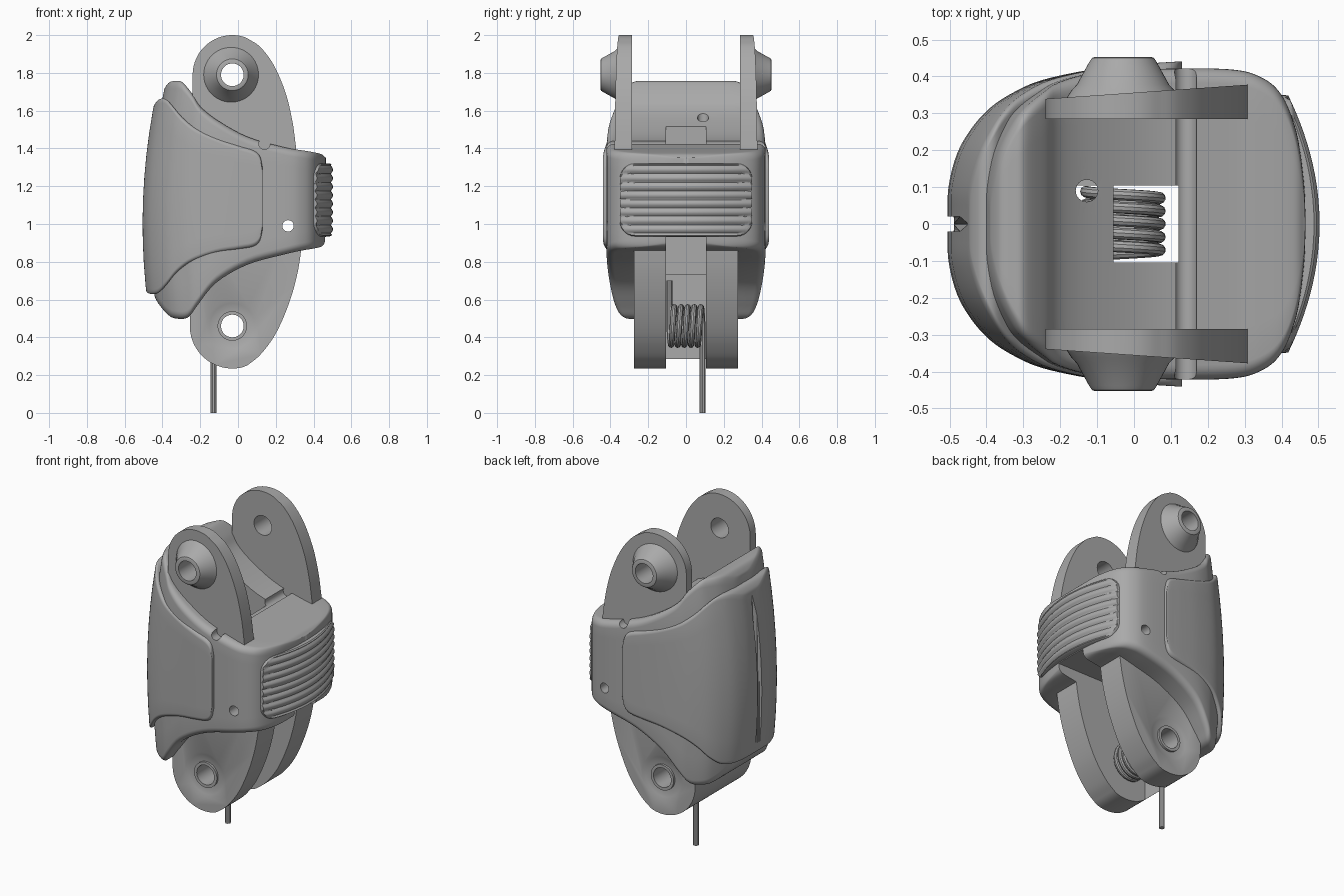
import bpy, bmesh, math
from mathutils import Vector

if "Cube" in bpy.data.objects:
    bpy.data.objects.remove(bpy.data.objects["Cube"])

grey = bpy.data.materials.new("plain_grey")
grey.use_nodes = True
grey.diffuse_color = (0.4, 0.4, 0.4, 1)
grey.node_tree.nodes["Principled BSDF"].inputs["Base Color"].default_value = (0.4, 0.4, 0.4, 1)

PIVOT_X, TOP_Z, LOW_Z = -0.03, 1.79, 0.46
parts = []


def add(name, bm, part=True):
    bmesh.ops.recalc_face_normals(bm, faces=bm.faces)
    mesh = bpy.data.meshes.new(name)
    bm.to_mesh(mesh)
    bm.free()
    obj = bpy.data.objects.new(name, mesh)
    bpy.context.collection.objects.link(obj)
    if part:
        mesh.materials.append(grey)
        parts.append(obj)
    return obj


def spline(points, n):
    """Smooth open curve through tuples of any size."""
    p = [Vector(q) for q in points]
    p = [2 * p[0] - p[1]] + p + [2 * p[-1] - p[-2]]
    out = []
    for a, b, c, d in zip(p, p[1:], p[2:], p[3:]):
        for k in range(n):
            t = k / n
            out.append(b + (c - a) * (t / 2) + (2 * a - 5 * b + 4 * c - d) * (t * t / 2)
                       + (3 * b - a - 3 * c + d) * (t ** 3 / 2))
    return out + [p[-2]]


def arc(cx, cz, r, a0, a1, n):
    angles = [math.radians(a0 + (a1 - a0) * i / n) for i in range(n + 1)]
    return [(cx + r * math.cos(a), cz + r * math.sin(a)) for a in angles]


def prism(name, pts, y0, y1, part=True, slope=0):
    """Extrude an xz outline along y; slope tilts the end at y1."""
    bm = bmesh.new()
    near = [bm.verts.new((p[0], y0, p[1])) for p in pts]
    far = [bm.verts.new((p[0], y1 + slope * p[0], p[1])) for p in pts]
    bm.faces.new(near)
    bm.faces.new(far)
    for i in range(len(pts)):
        j = (i + 1) % len(pts)
        bm.faces.new((near[i], near[j], far[j], far[i]))
    return add(name, bm, part)


def skin(bm, rings, closed=False):
    count = len(rings)
    for i in range(count if closed else count - 1):
        a, b = rings[i], rings[(i + 1) % count]
        for j in range(len(a)):
            k = (j + 1) % len(a)
            bm.faces.new((a[j], a[k], b[k], b[j]))


def lathe(name, profile, z, part=True, n=48):
    """Spin a closed (radius, y) profile about a pivot axis."""
    bm = bmesh.new()
    rings = []
    for i in range(n):
        a = math.tau * i / n
        rings.append([bm.verts.new((PIVOT_X + r * math.cos(a), y, z + r * math.sin(a)))
                      for r, y in profile])
    skin(bm, rings, closed=True)
    return add(name, bm, part)


def loft(name, stations, radius):
    """Rounded-rectangle sections along x: (x, bottom, top, half width)."""
    bm = bmesh.new()
    rings = []
    for x, zb, zt, w in spline(stations, 5):
        r = min(radius, 0.9 * w)
        corners = [arc(sy * (w - r), z, r, a, a + 90, 6) for sy, z, a in
                   ((1, zt - r, 0), (-1, zt - r, 90), (-1, zb + r, 180), (1, zb + r, 270))]
        ring = []
        for c, d in zip(corners, corners[1:] + corners[:1]):
            ring += c
            ring += [tuple(Vector(c[-1]).lerp(Vector(d[0]), k / 8)) for k in range(1, 8)]
        verts = []
        for y, z in ring:
            lean = 0.15 * (z - 1) ** 2 * max(0, 0.13 - x) / 0.63
            verts.append(bm.verts.new((x + lean, y, z)))
        rings.append(verts)
    skin(bm, rings)
    caps = [bm.faces.new(rings[0]), bm.faces.new(rings[-1])]
    bmesh.ops.triangulate(bm, faces=caps)
    return add(name, bm)


# Main body and the raised cover wrapped round its back
frame = loft("body_frame", [
    (-.462, .63, 1.70, .02), (-.46, .61, 1.72, .10), (-.44, .57, 1.75, .19),
    (-.40, .52, 1.757, .265), (-.36, .50, 1.75, .31), (-.29, .505, 1.69, .355),
    (-.23, .57, 1.62, .385), (-.12, .69, 1.545, .41), (.05, .785, 1.46, .42),
    (.25, .84, 1.405, .42), (.34, .86, 1.39, .40), (.40, .87, 1.38, .35),
    (.44, .88, 1.37, .25), (.46, .90, 1.355, .12), (.465, .91, 1.35, .02)], 0.04)
cover = loft("back_cover", [
    (-.505, .66, 1.60, .02), (-.503, .64, 1.63, .10), (-.48, .63, 1.66, .19),
    (-.44, .635, 1.66, .26), (-.39, .68, 1.62, .315), (-.33, .745, 1.565, .355),
    (-.25, .80, 1.51, .39), (-.12, .845, 1.455, .418), (0, .865, 1.415, .432),
    (.08, .88, 1.39, .438), (.115, .91, 1.36, .44), (.13, .97, 1.30, .44)], 0.025)

# Lower knuckle, later split by the spring pocket
edge = spline([(.05, .252), (.12, .31), (.2, .42), (.27, .58), (.315, .74), (.34, .9)], 6)
knuckle = prism("lower_knuckle", arc(PIVOT_X, LOW_Z, .225, 180, 285, 24) + edge
                + [(.34, 1.1), (-.255, 1.1)], -.275, .275)

# Upper lugs with tapered bosses
edge = spline([(.055, 1.98), (.12, 1.935), (.19, 1.84), (.25, 1.7), (.287, 1.55), (.308, 1.4)], 6)
outline = arc(PIVOT_X, TOP_Z, .21, 180, 72, 24) + edge + [(.31, 1.32), (-.24, 1.32)]
lugs = []
for side, s in (("left", 1), ("right", -1)):
    lugs.append(prism(side + "_upper_lug", outline, s * .285, s * .356, slope=s * .07))
    lathe(side + "_boss", [(r, s * y) for r, y in (
        (.16, .33), (.14, .362), (.125, .378), (.092, .438), (.084, .45), (.076, .453),
        (.06, .453), (.06, .30))], TOP_Z)

# Cutters: spring slot, pivot holes, pin holes, grooves and leg hole
slot = prism("slot_cutter", [(-.17, .1), (-.17, .73), (-.055, .73), (-.055, 1.8),
                             (.12, 1.8), (.12, .93), (.6, .93), (.6, .1)], -.105, .105, False)
holes = [prism("hole_cutter", arc(x, z, r, 0, 352.5, 47), -.6, .6, False)
         for x, z, r in ((PIVOT_X, LOW_Z, .06), (PIVOT_X, TOP_Z, .06),
                         (.265, .99, .03), (.14, 1.425, .03))]
grooves = [lathe("groove_cutter", [(r, s * y) for r, y in (
    (.078, .262), (.12, .266), (.14, .276), (.14, .3), (.078, .3))], LOW_Z, False) for s in (1, -1)]
bm = bmesh.new()
bmesh.ops.create_cone(bm, cap_ends=True, segments=24, radius1=.03, radius2=.03, depth=1.2)
bmesh.ops.translate(bm, verts=bm.verts, vec=(-.128, .09, 1.2))
leg_hole = add("leg_hole_cutter", bm, False)


def cut(obj, cutters):
    for c in cutters:
        mod = obj.modifiers.new("cut", 'BOOLEAN')
        mod.operation, mod.solver, mod.object = 'DIFFERENCE', 'EXACT', c
    graph = bpy.context.evaluated_depsgraph_get()
    mesh = bpy.data.meshes.new_from_object(obj.evaluated_get(graph))
    obj.modifiers.clear()
    obj.data = mesh
    mesh.materials.clear()
    mesh.materials.append(grey)


cut(frame, [slot, leg_hole, holes[2], holes[3]])
cut(cover, [slot, leg_hole])
cut(knuckle, [slot, leg_hole, holes[0], holes[2]] + grooves)
for lug in lugs:
    cut(lug, [holes[1]])
for c in [slot, leg_hole] + holes + grooves:
    bpy.data.objects.remove(c)

# Ribbed grip pad across the front
bm = bmesh.new()
NY, NZ, HALF, CORNER = 32, 72, 0.35, 0.08
grid = []
for i in range(NY + 1):
    y = -HALF * math.cos(math.pi * i / NY)
    d = max(0, abs(y) - (HALF - CORNER))
    inset = CORNER - math.sqrt(max(0, CORNER ** 2 - d * d))
    row = []
    for j in range(NZ + 1):
        z = .935 + inset + (.385 - 2 * inset) * j / NZ
        rib = 0.012 * (1 - abs(math.sin(math.pi * (z - .95) / .045)))
        rim = 0.015 if i in (0, NY) or j in (0, NZ) else 0
        row.append(bm.verts.new((.503 - .7 * y * y - max(rib, rim), y, z)))
    grid.append(row)
for a, b in zip(grid, grid[1:]):
    for j in range(NZ):
        bm.faces.new((a[j], a[j + 1], b[j + 1], b[j]))
back = bmesh.ops.extrude_face_region(bm, geom=bm.faces[:], use_keep_orig=True)
for v in back["geom"]:
    if isinstance(v, bmesh.types.BMVert):
        v.co.x = 0.375
add("grip_pad", bm)

# Torsion spring with two straight legs
TURNS, STEPS, COIL = 5, 28, 0.1
path = [(-.13, .088, 0), (-.13, .088, .3)]
for i in range(TURNS * STEPS + 1):
    a = math.pi - math.tau * i / STEPS
    path.append((PIVOT_X + COIL * math.cos(a), .088 - .176 * i / (TURNS * STEPS),
                 LOW_Z + COIL * math.sin(a)))
path.append((-.13, -.088, .70))
curve = bpy.data.curves.new("spring_path", 'CURVE')
curve.dimensions = '3D'
curve.bevel_depth, curve.bevel_resolution, curve.use_fill_caps = 0.016, 3, True
line = curve.splines.new('POLY')
line.points.add(len(path) - 1)
for p, co in zip(line.points, path):
    p.co = (*co, 1)
helper = bpy.data.objects.new("spring_path", curve)
bpy.context.collection.objects.link(helper)
graph = bpy.context.evaluated_depsgraph_get()
spring_mesh = bpy.data.meshes.new_from_object(helper.evaluated_get(graph))
spring_mesh.materials.clear()
spring_mesh.materials.append(grey)
spring = bpy.data.objects.new("torsion_spring", spring_mesh)
bpy.context.collection.objects.link(spring)
bpy.data.objects.remove(helper)
parts.append(spring)

# Smooth shading with crisp edges
for o in bpy.context.view_layer.objects:
    o.select_set(o in parts)
bpy.context.view_layer.objects.active = frame
bpy.ops.object.shade_smooth_by_angle(angle=math.radians(35))
